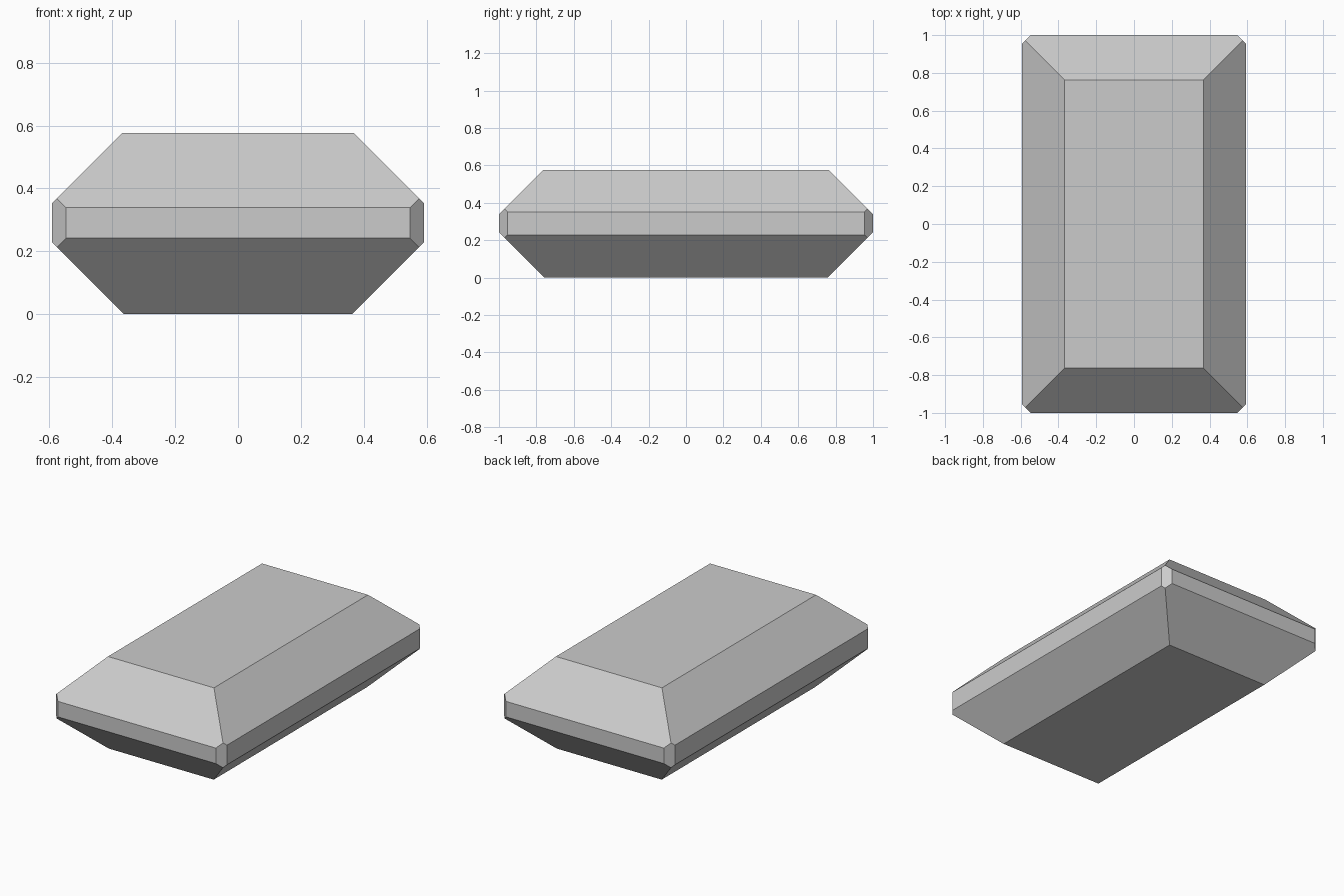
import bpy, bmesh
from mathutils import Vector

if "Cube" in bpy.data.objects:
    bpy.data.objects.remove(bpy.data.objects["Cube"])

HX, HY, H = 0.592, 1.0, 0.577      # half width, half length, height
TOP = (0.367, 0.762)               # half size of the flat top
BASE = (0.363, 0.758)              # half size of the flat base
CORNER = 1.547                     # x + y of the upright corner chamfers

bm = bmesh.new()
bmesh.ops.create_cube(bm, size=1)
for v in bm.verts:
    v.co = Vector((v.co.x * 2 * HX, v.co.y * 2 * HY, (v.co.z + 0.5) * H))


def chamfer(point, normal):
    """Slice off everything beyond a plane and cap the cut."""
    geom = bm.verts[:] + bm.edges[:] + bm.faces[:]
    cut = bmesh.ops.bisect_plane(bm, geom=geom, dist=1e-6, plane_co=point,
                                 plane_no=normal, clear_outer=True)
    edges = [e for e in cut["geom_cut"] if isinstance(e, bmesh.types.BMEdge)]
    bmesh.ops.contextual_create(bm, geom=edges)


# Wide 45 degree slopes around the top and the base
for s in (-1, 1):
    for (x, y), z, up in ((TOP, H, 1), (BASE, 0, -1)):
        chamfer((s * x, 0, z), (s, 0, up))
        chamfer((0, s * y, z), (0, s, up))

# Small chamfers on the four upright corners
for sx in (-1, 1):
    for sy in (-1, 1):
        chamfer((sx * CORNER / 2, sy * CORNER / 2, 0), (sx, sy, 0))

bmesh.ops.recalc_face_normals(bm, faces=bm.faces[:])
mesh = bpy.data.meshes.new("chamfered_block")
bm.to_mesh(mesh)
bm.free()
bpy.context.collection.objects.link(bpy.data.objects.new("chamfered_block", mesh))
